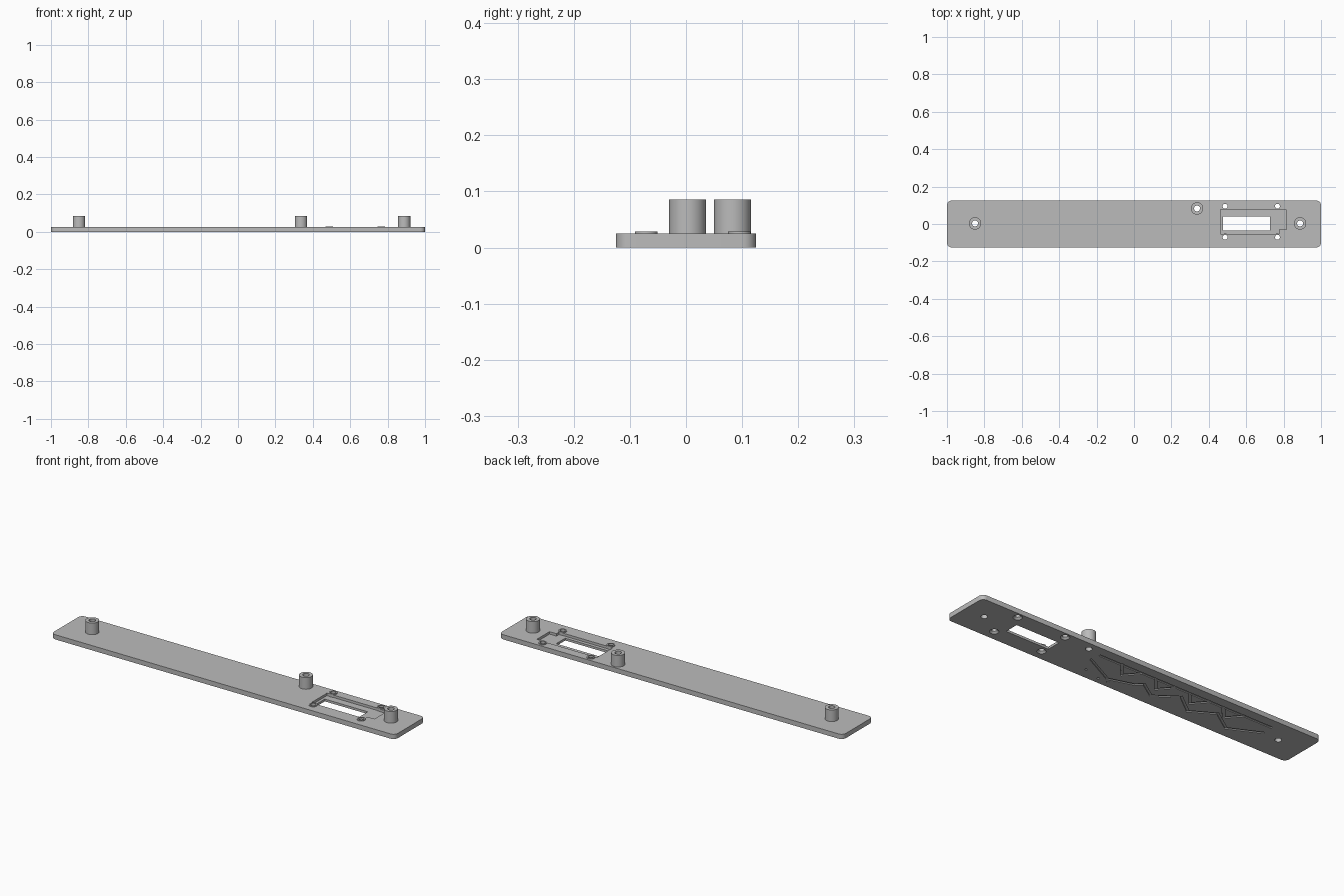
import bpy, bmesh, math
from mathutils import Matrix

if "Cube" in bpy.data.objects:
    bpy.data.objects.remove(bpy.data.objects["Cube"])

grey = bpy.data.materials.new("plain grey")
grey.use_nodes = True
grey.diffuse_color = (0.5, 0.5, 0.5, 1)
grey.node_tree.nodes["Principled BSDF"].inputs["Base Color"].default_value = (0.5, 0.5, 0.5, 1)

THICK = 0.025
cutters = []


def finish(name, bm):
    bmesh.ops.recalc_face_normals(bm, faces=bm.faces)
    mesh = bpy.data.meshes.new(name)
    bm.to_mesh(mesh)
    bm.free()
    mesh.materials.append(grey)
    obj = bpy.data.objects.new(name, mesh)
    bpy.context.scene.collection.objects.link(obj)
    return obj


def prism(name, outline, z0, z1):
    bm = bmesh.new()
    face = bm.faces.new([bm.verts.new((x, y, z0)) for x, y in outline])
    top = bmesh.ops.extrude_face_region(bm, geom=[face])["geom"]
    verts = [v for v in top if isinstance(v, bmesh.types.BMVert)]
    bmesh.ops.translate(bm, verts=verts, vec=(0, 0, z1 - z0))
    return finish(name, bm)


def rect(x0, x1, y0, y1):
    return [(x0, y0), (x1, y0), (x1, y1), (x0, y1)]


def cone(name, x, y, r0, r1, z0, z1):
    bm = bmesh.new()
    bmesh.ops.create_cone(bm, cap_ends=True, segments=32, radius1=r0, radius2=r1,
                          depth=z1 - z0, matrix=Matrix.Translation((x, y, (z0 + z1) / 2)))
    return finish(name, bm)


def tube(name, x, y, outer, inner, z0, z1, n=40):
    # hollow standoff: a rectangular section turned around the axis
    bm = bmesh.new()
    section = [(inner, z0), (outer, z0), (outer, z1), (inner, z1)]
    rings = []
    for i in range(n):
        a = math.tau * i / n
        rings.append([bm.verts.new((x + r * math.cos(a), y + r * math.sin(a), z))
                      for r, z in section])
    for i in range(n):
        a, b = rings[i], rings[(i + 1) % n]
        for j in range(4):
            k = (j + 1) % 4
            bm.faces.new((a[j], b[j], b[k], a[k]))
    obj = finish(name, bm)
    smooth(obj)
    return obj


def smooth(obj):
    bpy.ops.object.select_all(action='DESELECT')
    obj.select_set(True)
    bpy.context.view_layer.objects.active = obj
    bpy.ops.object.shade_smooth_by_angle(angle=math.radians(30))


def groove(points, width=0.012, depth=0.005):
    # shallow engraved line on the underside, one box per stretch
    for (x0, y0), (x1, y1) in zip(points, points[1:]):
        length = math.hypot(x1 - x0, y1 - y0)
        ux, uy = (x1 - x0) / length * width / 2, (y1 - y0) / length * width / 2
        cutters.append(prism("groove_cutter", [
            (x0 - ux - uy, y0 - uy + ux), (x0 - ux + uy, y0 - uy - ux),
            (x1 + ux + uy, y1 + uy - ux), (x1 + ux - uy, y1 + uy + ux)], -0.01, depth))


# plate with rounded corners
corner = 0.025
outline = []
for q, (sx, sy) in enumerate([(1, 1), (-1, 1), (-1, -1), (1, -1)]):
    for i in range(7):
        a = math.pi / 2 * (q + i / 6)
        outline.append((sx * (1 - corner) + corner * math.cos(a),
                        sy * (0.125 - corner) + corner * math.sin(a)))
plate = prism("base_plate", outline, 0, THICK)

# tall standoffs and their through holes
for name, x, y in [("right_post", -0.85, 0.003), ("middle_post", 0.337, 0.083),
                   ("left_post", 0.888, 0.003)]:
    tube(name, x, y, 0.033, 0.016, THICK - 0.001, 0.086)
    cutters.append(cone("post_hole_cutter", x, y, 0.016, 0.016, -0.02, 0.05))

# low screw bosses with countersunk holes
for x in (0.487, 0.767):
    for y in (-0.071, 0.095):
        tube("screw_boss", x, y, 0.02, 0.013, 0.012, 0.029)
        cutters.append(cone("screw_hole_cutter", x, y, 0.013, 0.013, -0.02, 0.05))
        cutters.append(cone("countersink_cutter", x, y, 0.025, 0.012, -0.003, 0.01))

# stepped recess and display window
cutters.append(prism("recess_cutter", [
    (0.463, -0.053), (0.775, -0.053), (0.775, -0.03), (0.815, -0.03),
    (0.815, 0.075), (0.77, 0.075), (0.77, 0.078), (0.463, 0.078)], 0.012, 0.05))
cutters.append(prism("window_cutter", rect(0.477, 0.727, -0.035, 0.04), -0.02, 0.05))

# engraved ridge pattern underneath
groove([(0.266, 0.016), (0.10, -0.069), (-0.027, -0.03), (-0.06, 0.0), (-0.15, -0.06),
        (-0.263, 0.02), (-0.368, -0.06), (-0.487, 0.01), (-0.60, -0.067), (-0.756, 0.01)])
groove([(0.257, 0.07), (-0.75, 0.07)])
for x in (0.07, -0.13, -0.33, -0.53):
    groove([(x + 0.06, 0.07), (x, 0.0), (x - 0.06, 0.07)])
for x, y in [(0.227, -0.067), (0.133, -0.094), (0.08, -0.09)]:
    cutters.append(cone("dot_cutter", x, y, 0.006, 0.006, -0.01, 0.005))

# cut everything out of the plate
bpy.context.view_layer.objects.active = plate
for c in cutters:
    c.hide_render = True
    mod = plate.modifiers.new("cut", 'BOOLEAN')
    mod.operation, mod.solver, mod.object = 'DIFFERENCE', 'EXACT', c
    bpy.ops.object.modifier_apply(modifier=mod.name)
for c in cutters:
    bpy.data.objects.remove(c)
smooth(plate)
